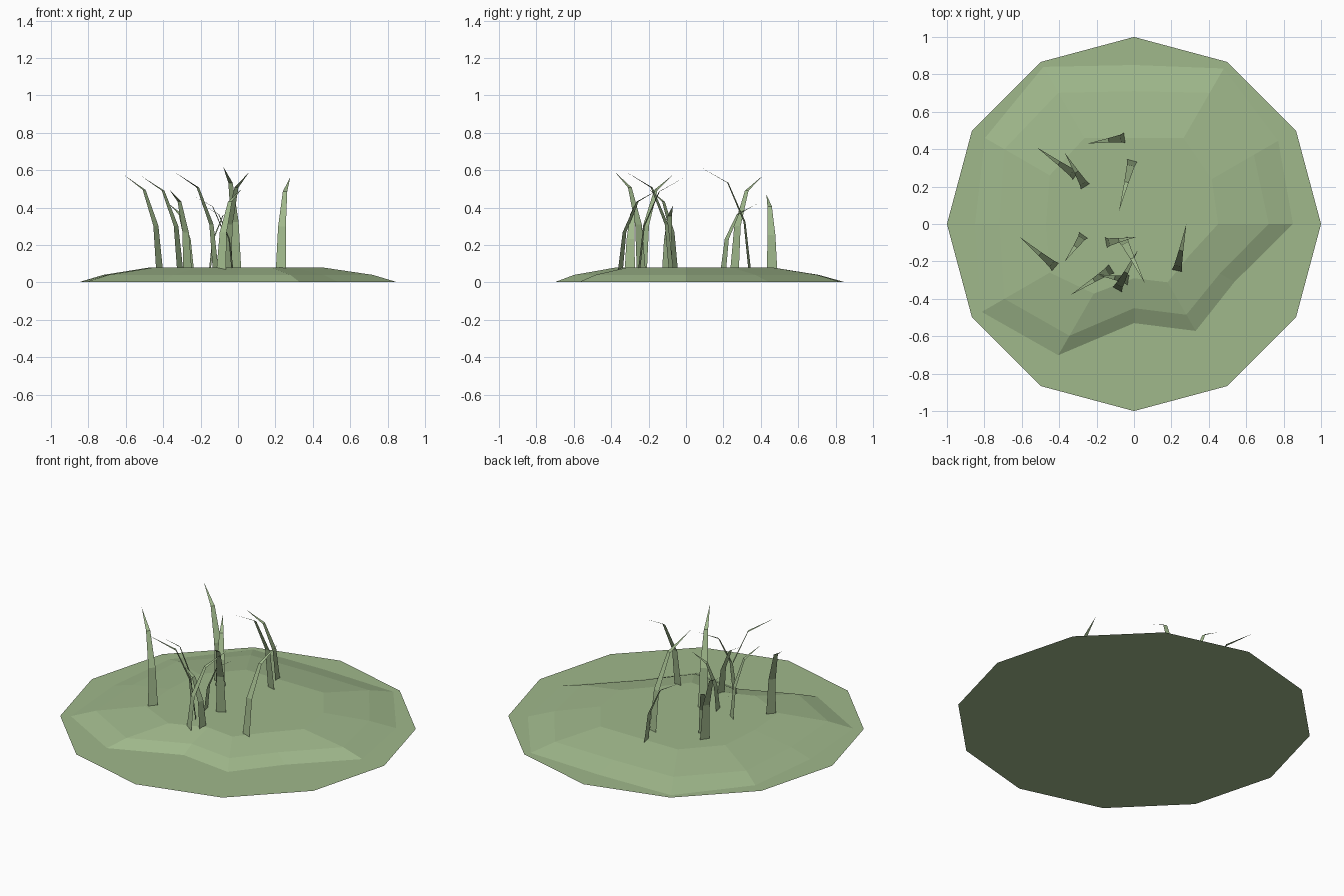
import bpy
import bmesh
from math import radians, cos, sin
from mathutils import Vector

cube = bpy.data.objects.get("Cube")
if cube:
    bpy.data.objects.remove(cube, do_unlink=True)

# One muted green for ground and grass
green = bpy.data.materials.new("sage green")
colour = (0.35, 0.48, 0.26, 1)
green.diffuse_color = colour
green.use_nodes = True
for node in green.node_tree.nodes:
    if node.type == 'BSDF_PRINCIPLED':
        node.inputs["Base Color"].default_value = colour


def add_object(name, bm):
    """Turn a bmesh into a flat-shaded object with the green material."""
    mesh = bpy.data.meshes.new(name)
    bm.to_mesh(mesh)
    bm.free()
    mesh.materials.append(green)
    obj = bpy.data.objects.new(name, mesh)
    bpy.context.collection.objects.link(obj)
    return obj


def add_ring(bm, radii, height):
    """Vertices at equal angles, each with its own distance from the centre."""
    step = radians(360 / len(radii))
    return [bm.verts.new((r * cos(i * step), r * sin(i * step), height))
            for i, r in enumerate(radii)]


# Flat twelve-sided ground disc
bm = bmesh.new()
bm.faces.new(add_ring(bm, [1] * 12, 0))
add_object("ground_disc", bm)

# Low irregular mound, three stepped rings and a flat cap
outer = [.85, .89, .96, .85, .97, .92, .85, .94, .81, .53, .66, .62]
middle = [.72, .74, .81, .71, .81, .80, .72, .80, .69, .45, .56, .53]
inner = [.45, .48, .53, .46, .53, .52, .47, .52, .43, .29, .36, .34]
bm = bmesh.new()
rings = [add_ring(bm, outer, 0.001), add_ring(bm, middle, .04),
         add_ring(bm, inner, .08)]
for low, high in zip(rings, rings[1:]):
    for i in range(len(low)):
        j = (i + 1) % len(low)
        bm.faces.new((low[i], low[j], high[j], high[i]))
centre = bm.verts.new((0, 0, .08))
top = rings[-1]
for i in range(len(top)):
    bm.faces.new((top[i], top[(i + 1) % len(top)], centre))
add_object("mound", bm)

# Blade profile: share of the lean, share of the height, half width
PROFILE = [(0, 0, .028), (.1, .46, .021), (.43, .84, .012)]
BASE_HEIGHT = .07


def add_blade(name, base_x, base_y, tip_x, tip_y, tip_height):
    """Thin tapering ribbon that bends over towards its tip."""
    base = Vector((base_x, base_y, BASE_HEIGHT))
    lean = Vector((tip_x - base_x, tip_y - base_y, 0))
    rise = Vector((0, 0, tip_height - BASE_HEIGHT))
    side = Vector((-lean.y, lean.x, 0)).normalized()
    bm = bmesh.new()
    pairs = []
    for along, up, half in PROFILE:
        middle_point = base + lean * along + rise * up
        pairs.append([bm.verts.new(middle_point + side * s * half)
                      for s in (1, -1)])
    for (a, b), (c, d) in zip(pairs, pairs[1:]):
        bm.faces.new((a, b, d, c))
    tip = bm.verts.new(base + lean + rise)
    bm.faces.new((*pairs[-1], tip))
    add_object(name, bm)


# Grass blades: base x, base y, tip x, tip y, tip height
blades = [
    (.23, -.25, .28, 0, .565),
    (-.42, -.23, -.61, -.07, .575),
    (-.27, -.06, -.37, -.2, .5),
    (-.15, -.1, .01, -.07, .41),
    (-.12, -.24, -.34, -.38, .59),
    (-.09, -.35, .02, -.14, .5),
    (-.06, -.08, .06, -.32, .59),
    (-.03, -.3, -.2, -.27, .42),
    (-.05, .46, -.25, .43, .47),
    (-.01, .34, -.08, .07, .62),
    (-.31, .26, -.52, .41, .57),
    (-.26, .2, -.37, .38, .42),
]
for number, blade in enumerate(blades, 1):
    add_blade(f"grass_blade_{number}", *blade)
